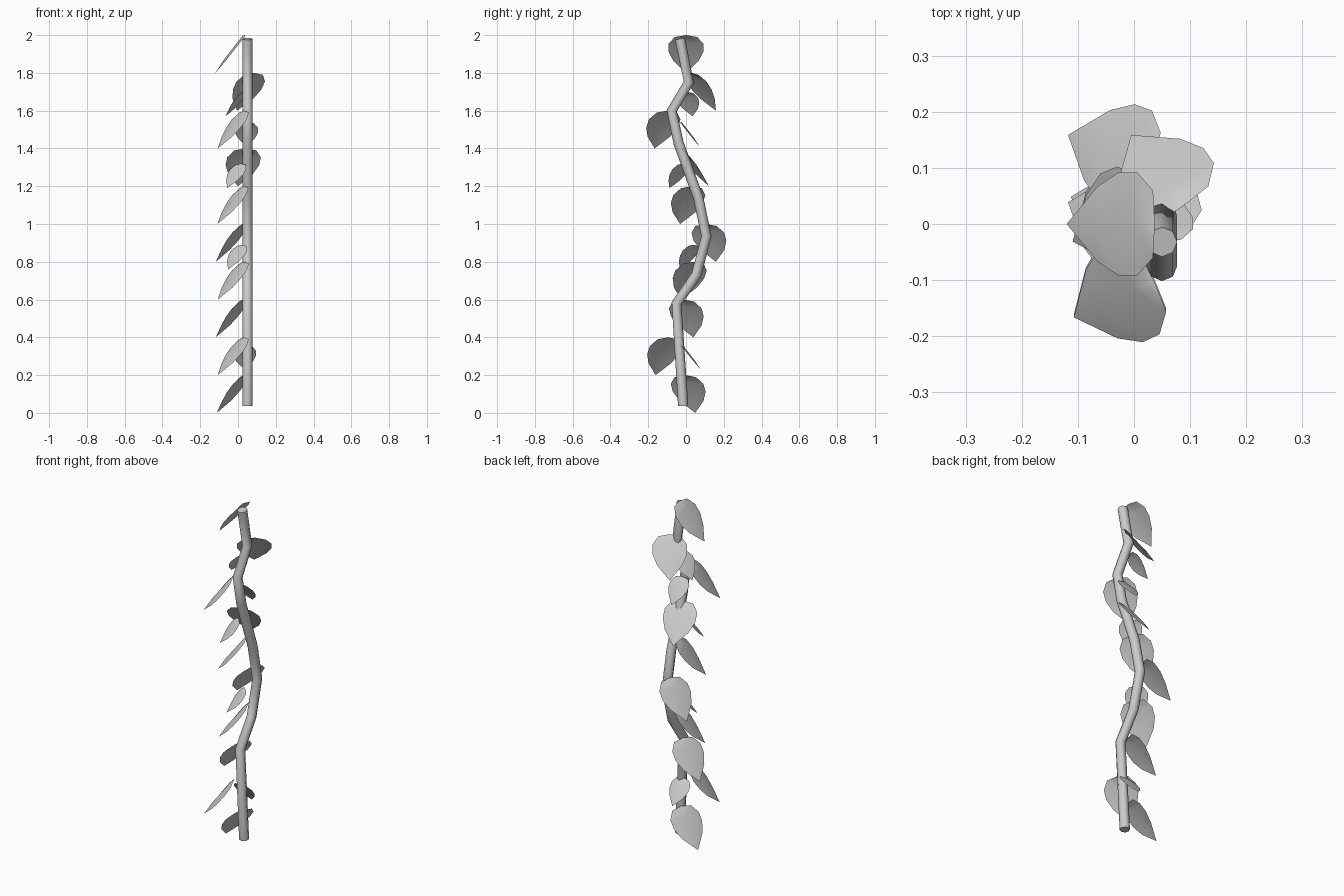
import bpy, bmesh, math
from mathutils import Vector

if "Cube" in bpy.data.objects:
    bpy.data.objects.remove(bpy.data.objects["Cube"])

# Stem: a round tube zig-zagging in the y-z plane
STEM_X, STEM_R = 0.05, 0.027
path = [(-0.015, 0.037), (-0.05, 0.58), (0.055, 0.73), (0.108, 0.935),
        (0.065, 1.14), (-0.04, 1.43), (-0.075, 1.6), (0.015, 1.75), (-0.032, 1.98)]
curve = bpy.data.curves.new("stem", 'CURVE')
curve.dimensions = '3D'
curve.bevel_depth = STEM_R
curve.bevel_resolution = 2
curve.use_fill_caps = True
spline = curve.splines.new('POLY')
spline.points.add(len(path) - 1)
for p, (y, z) in zip(spline.points, path):
    p.co = (STEM_X, y, z, 1)
stem = bpy.data.objects.new("stem", curve)
bpy.context.collection.objects.link(stem)
bpy.context.view_layer.objects.active = stem
stem.select_set(True)
bpy.ops.object.convert(target='MESH')
bpy.ops.object.shade_smooth_by_angle(angle=math.radians(50))

# Half outline of a leaf: (fraction of length, half width)
half = [(0.04, 0.06), (0.22, 0.092), (0.43, 0.092), (0.67, 0.067)]
REACH, DROP = 0.157, 0.2
LENGTH = math.hypot(REACH, DROP)


def leaf(name, base, azimuth, scale=1.0):
    """Cupped leaf hanging from base, tip pointing along the azimuth and down."""
    a = math.radians(azimuth)
    out = Vector((math.cos(a), math.sin(a), 0))
    along = (out * REACH + Vector((0, 0, -DROP))).normalized()
    side = Vector((-out.y, out.x, 0))
    up = along.cross(side)
    bm = bmesh.new()

    def vert(t, w, h):
        return bm.verts.new(Vector(base) + scale * (along * t * LENGTH + side * w + up * h))

    mid = [vert(0, 0, 0)] + [vert(t, 0, 0.008) for t, w in half] + [vert(1, 0, 0)]
    for s in (-1, 1):
        rim = [mid[0]] + [vert(t, s * w, -0.004) for t, w in half] + [mid[-1]]
        for i in range(len(mid) - 1):
            quad = [mid[i], mid[i + 1], rim[i + 1], rim[i]]
            face = list(dict.fromkeys(quad))
            bm.faces.new(face if s < 0 else face[::-1])
    bm.normal_update()
    if sum(f.normal.z for f in bm.faces) < 0:
        bmesh.ops.reverse_faces(bm, faces=bm.faces[:])
    for f in bm.faces:
        f.smooth = True
    me = bpy.data.meshes.new(name)
    bm.to_mesh(me)
    bm.free()
    bpy.context.collection.objects.link(bpy.data.objects.new(name, me))


# Large leaves, evenly spaced up the stem
large = [(0.035, -0.005, 160), (0.035, -0.095, 205), (0.03, -0.015, 160),
         (0.035, 0.04, 205), (0.03, 0.105, 160), (0.035, 0.03, 203),
         (0.04, -0.03, 105), (0.035, -0.1, 205), (0.085, 0.03, 125), (0.037, 0, 180)]
for i, (x, y, az) in enumerate(large):
    leaf(f"large_leaf_{i + 1}", (x, y, 0.2 * (i + 1)), az)

# Small leaves between them
small = [(0.035, -0.025, 0.36, 90), (0.02, 0.04, 0.89, 225), (0.015, -0.015, 1.32, 225),
         (0.045, -0.03, 1.54, 90), (0.03, 0.0, 1.7, 160)]
for i, (x, y, z, az) in enumerate(small):
    leaf(f"small_leaf_{i + 1}", (x, y, z), az, 0.65)
